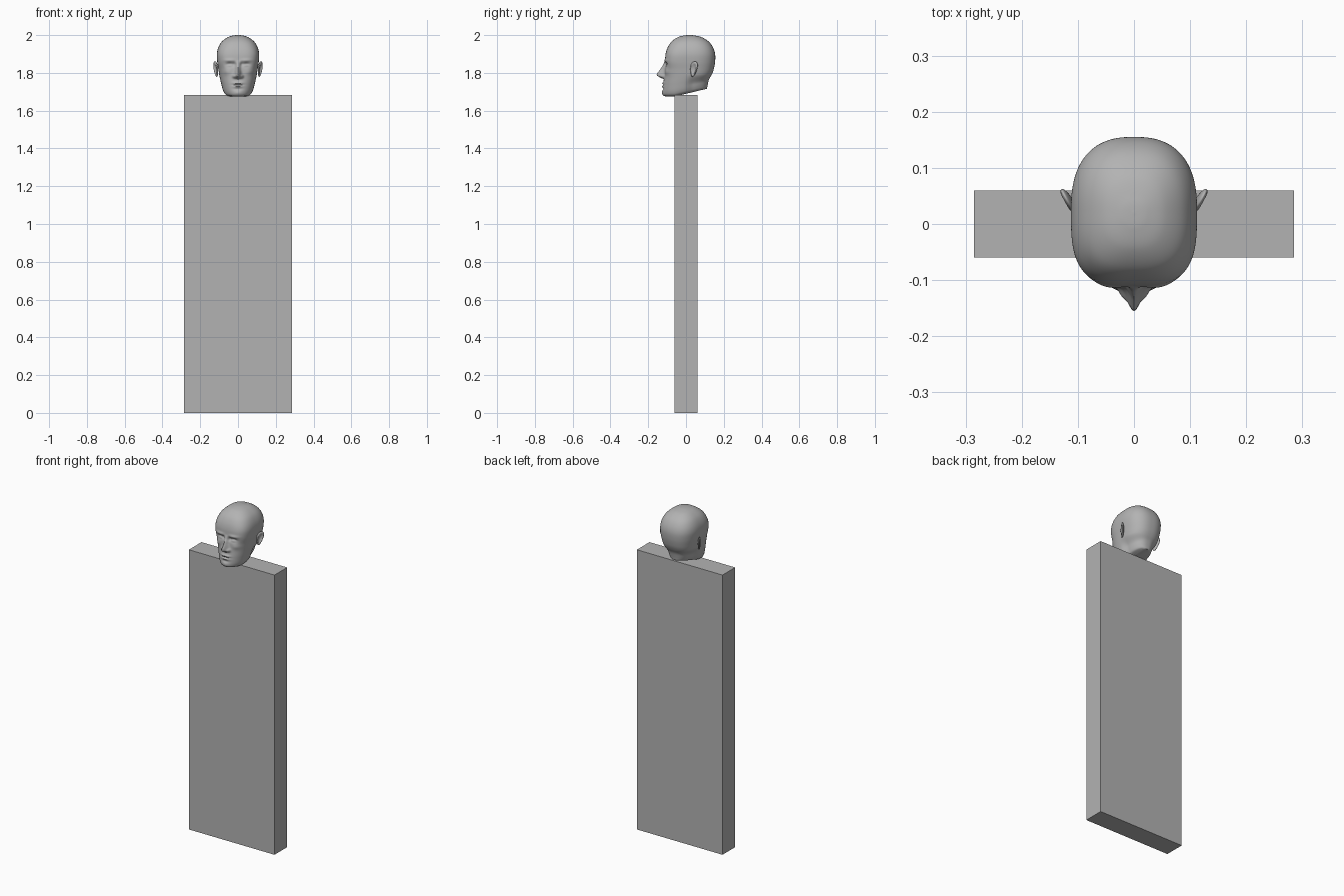
import bpy, bmesh, math

cube = bpy.data.objects.get("Cube")
if cube:
    bpy.data.objects.remove(cube, do_unlink=True)

grey = bpy.data.materials.new("plain grey")
grey.use_nodes = True
colour = (0.45, 0.45, 0.45, 1)
grey.diffuse_color = colour
grey.node_tree.nodes["Principled BSDF"].inputs["Base Color"].default_value = colour


def finish(bm, name, smooth=True):
    bmesh.ops.recalc_face_normals(bm, faces=bm.faces)
    mesh = bpy.data.meshes.new(name)
    bm.to_mesh(mesh)
    bm.free()
    mesh.materials.append(grey)
    obj = bpy.data.objects.new(name, mesh)
    bpy.context.collection.objects.link(obj)
    if smooth:
        bpy.ops.object.select_all(action='DESELECT')
        obj.select_set(True)
        bpy.context.view_layer.objects.active = obj
        bpy.ops.object.shade_smooth_by_angle(angle=math.radians(50))
    return obj


def step(a, b, t):
    t = min(1, max(0, (t - a) / (b - a)))
    return t * t * (3 - 2 * t)


def bell(t):
    return math.exp(-t * t)


def spline(p, i, t):
    """Catmull-Rom point between rows i and i + 1."""
    a, b, c, d = p[max(i - 1, 0)], p[i], p[i + 1], p[min(i + 2, len(p) - 1)]
    return [q + 0.5 * t * (r - o + t * (2 * o - 5 * q + 4 * r - s + t * (3 * (q - r) + s - o)))
            for o, q, r, s in zip(a, b, c, d)]


# Body: plain slab
bm = bmesh.new()
bmesh.ops.create_cube(bm, size=1)
for v in bm.verts:
    v.co = (v.co.x * 0.57, v.co.y * 0.12, (v.co.z + 0.5) * 1.682)
finish(bm, "body_slab", smooth=False)

# Head sections: height, half width, front, back, squareness of the front
SECTIONS = [
    (1.675, 0.045, -0.105, 0.110, 2.0),
    (1.681, 0.068, -0.120, 0.112, 2.1),
    (1.70, 0.080, -0.124, 0.115, 2.2),
    (1.74, 0.090, -0.121, 0.122, 2.3),
    (1.78, 0.098, -0.115, 0.135, 2.5),
    (1.82, 0.104, -0.112, 0.147, 2.8),
    (1.86, 0.110, -0.111, 0.154, 3.2),
    (1.90, 0.112, -0.108, 0.154, 3.2),
    (1.935, 0.104, -0.097, 0.143, 3.0),
    (1.965, 0.086, -0.077, 0.121, 2.8),
    (1.988, 0.056, -0.045, 0.085, 2.5),
    (1.998, 0.025, -0.010, 0.045, 2.2),
    (2.0, 0.002, 0.018, 0.022, 2.0),
]

# Face relief, mirrored in x: x, height, x spread, height spread, amount
RELIEF = [
    (0.043, 1.843, 0.020, 0.012, -0.013),   # eye socket
    (0.020, 1.846, 0.008, 0.011, -0.007),   # inner eye corner
    (0.043, 1.839, 0.014, 0.006, 0.008),    # eyeball and lids
    (0.045, 1.866, 0.028, 0.008, 0.005),    # brow
    (0.060, 1.805, 0.020, 0.015, 0.004),    # cheekbone
    (0.021, 1.782, 0.008, 0.008, 0.010),    # nostril wing
    (0.010, 1.746, 0.017, 0.005, 0.007),    # upper lip
    (0.0, 1.728, 0.022, 0.005, 0.006),      # lower lip
    (0.0, 1.737, 0.028, 0.0028, -0.004),    # mouth line
    (0.0, 1.714, 0.022, 0.006, -0.004),     # fold above the chin
    (0.0, 1.694, 0.022, 0.012, 0.004),      # chin
]

# Nose ridge: height, projection, half width
NOSE = [(1.766, 0, 0.018), (1.776, 0.022, 0.018), (1.786, 0.041, 0.016),
        (1.796, 0.041, 0.014), (1.82, 0.023, 0.011), (1.845, 0.008, 0.011),
        (1.868, 0, 0.014)]


def nose(x, z):
    for (z0, h0, w0), (z1, h1, w1) in zip(NOSE, NOSE[1:]):
        if z0 <= z < z1:
            t = (z - z0) / (z1 - z0)
            return (h0 + (h1 - h0) * t) * bell(x / (w0 + (w1 - w0) * t))
    return 0


def head_point(section, angle):
    z, width, front, back, n = section
    c, s = math.cos(angle), math.sin(angle)
    if s > 0:
        n = 2.5
    r = (abs(c) ** n + abs(s) ** n) ** (-1 / n)
    x = width * r * c
    y = (front + back) / 2 + (back - front) / 2 * r * s
    # neck narrows behind the jaw
    x *= 1 - 0.15 * step(-0.01, 0.04, y) * (1 - step(1.72, 1.79, z))
    # face relief
    push = nose(x, z)
    for cx, cz, sx, sz, amount in RELIEF:
        push += amount * bell((abs(x) - cx) / sx) * bell((z - cz) / sz)
    y -= push * step(0.15, 0.5, -s)
    # neck cut slopes up to the back
    z += 0.24 * max(0, y + 0.06) * (1 - step(1.675, 1.82, z))
    return x, y, z


SEGMENTS, STEPS = 160, 10
rows = [spline(SECTIONS, i, k / STEPS) for i in range(len(SECTIONS) - 1) for k in range(STEPS)]
rows.append(SECTIONS[-1])
bm = bmesh.new()
rings = [[bm.verts.new(head_point(row, math.tau * k / SEGMENTS)) for k in range(SEGMENTS)]
         for row in rows]
for low, high in zip(rings, rings[1:]):
    for k in range(SEGMENTS):
        j = (k + 1) % SEGMENTS
        bm.faces.new((low[k], low[j], high[j], high[k]))
bm.faces.new(rings[0][::-1])
bm.faces.new(rings[-1])
finish(bm, "head")


# Ears: flattened shells with a hollow, back edge standing away from the head
def make_ear(name, side):
    bm = bmesh.new()
    bmesh.ops.create_uvsphere(bm, u_segments=32, v_segments=24, radius=1)
    for vert in bm.verts:
        a, w, depth = vert.co
        r = math.hypot(a, w)
        u = 0.008 * depth
        if depth > 0:
            u -= 0.010 * max(0, 1 - (r / 0.75) ** 2)
        v = 0.026 * a * (0.8 + 0.25 * w)
        vert.co = (side * (0.117 + 0.47 * v + 0.88 * u + 0.005 * w),
                   0.041 + 0.88 * v - 0.47 * u + 0.006 * w,
                   1.82 + 0.041 * w)
    finish(bm, name)


make_ear("left_ear", 1)
make_ear("right_ear", -1)
